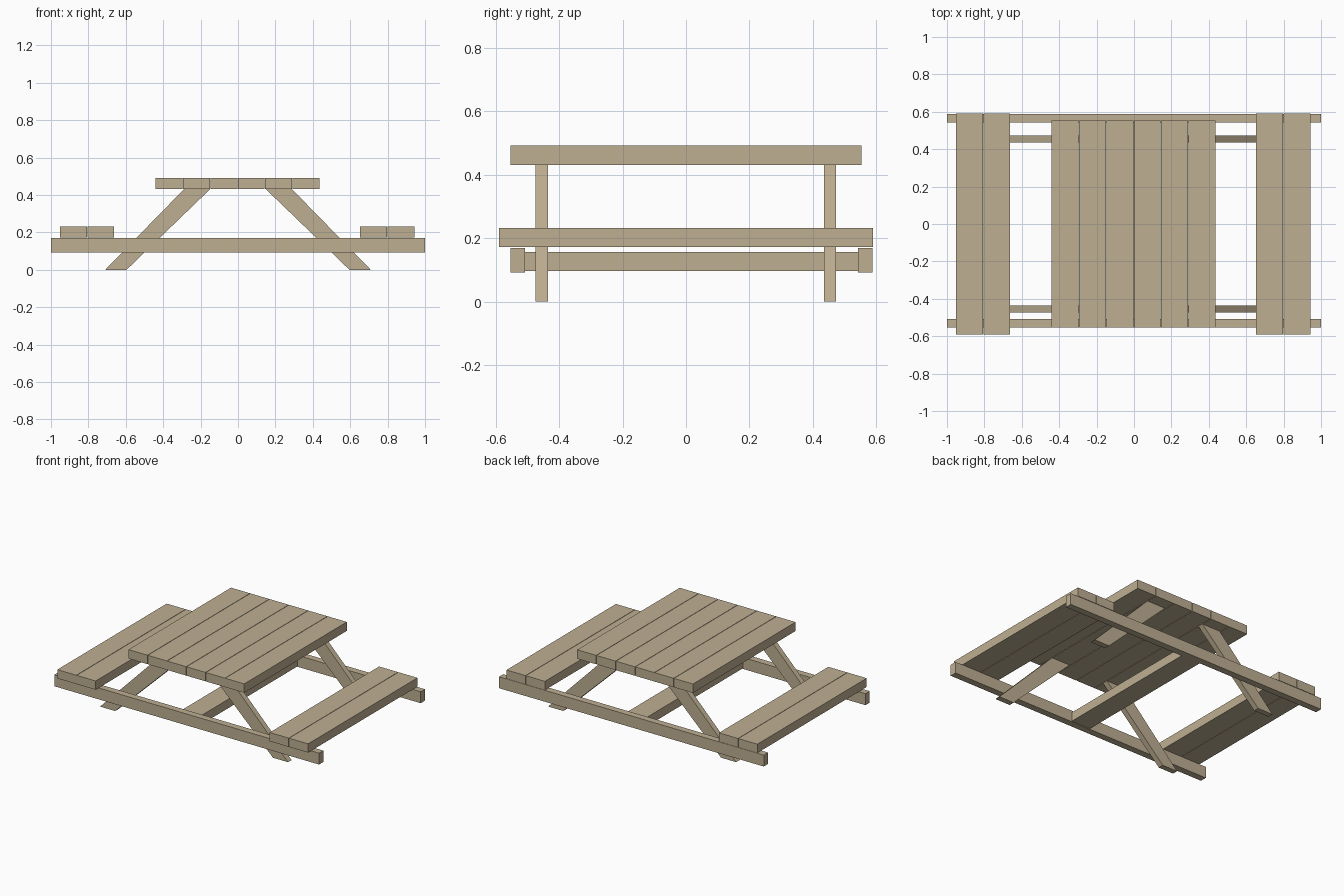
import bpy

if "Cube" in bpy.data.objects:
    bpy.data.objects.remove(bpy.data.objects["Cube"])

wood = bpy.data.materials.new("wood")
wood.diffuse_color = (0.52, 0.43, 0.29, 1)
wood.use_nodes = True
wood.node_tree.nodes["Principled BSDF"].inputs["Base Color"].default_value = wood.diffuse_color


def prism(name, profile, y0, y1):
    """Extrude an (x, z) profile, listed counter-clockwise from the front, along y."""
    n = len(profile)
    verts = [(x, y0, z) for x, z in profile] + [(x, y1, z) for x, z in profile]
    faces = [tuple(range(n)), tuple(reversed(range(n, 2 * n)))]
    faces += [(i, i + n, (i + 1) % n + n, (i + 1) % n) for i in range(n)]
    mesh = bpy.data.meshes.new(name)
    mesh.from_pydata(verts, [], faces)
    mesh.materials.append(wood)
    obj = bpy.data.objects.new(name, mesh)
    bpy.context.collection.objects.link(obj)
    return obj


def board(name, x0, x1, y0, y1, z0, z1):
    return prism(name, [(x0, z0), (x1, z0), (x1, z1), (x0, z1)], y0, y1)


PLANK, PITCH = 0.1435, 0.1463

# Table top: six planks
for i in range(6):
    x = -0.440 + i * PITCH
    board(f"top_plank_{i + 1}", x, x + PLANK, -0.554, 0.553, 0.431, 0.492)

# Seats: two planks each side
for side, start in (("left", -0.952), ("right", 0.653)):
    for i in range(2):
        x = start + i * PITCH
        board(f"{side}_seat_plank_{i + 1}", x, x + PLANK, -0.59, 0.59, 0.172, 0.232)

# Long rails carrying the seats
board("front_rail", -1, 1, -0.554, -0.508, 0.092, 0.170)
board("back_rail", -1, 1, 0.543, 0.589, 0.092, 0.170)

# Stretcher joining the two rails
board("stretcher", -0.074, 0.071, -0.508, 0.543, 0.096, 0.157)

# Slanted legs
right_leg = [(0.596, 0), (0.710, 0), (0.289, 0.431), (0.149, 0.431)]
left_leg = [(-x, z) for x, z in reversed(right_leg)]
for end, y in (("front", -0.474), ("back", 0.435)):
    prism(f"{end}_right_leg", right_leg, y, y + 0.038)
    prism(f"{end}_left_leg", left_leg, y, y + 0.038)
